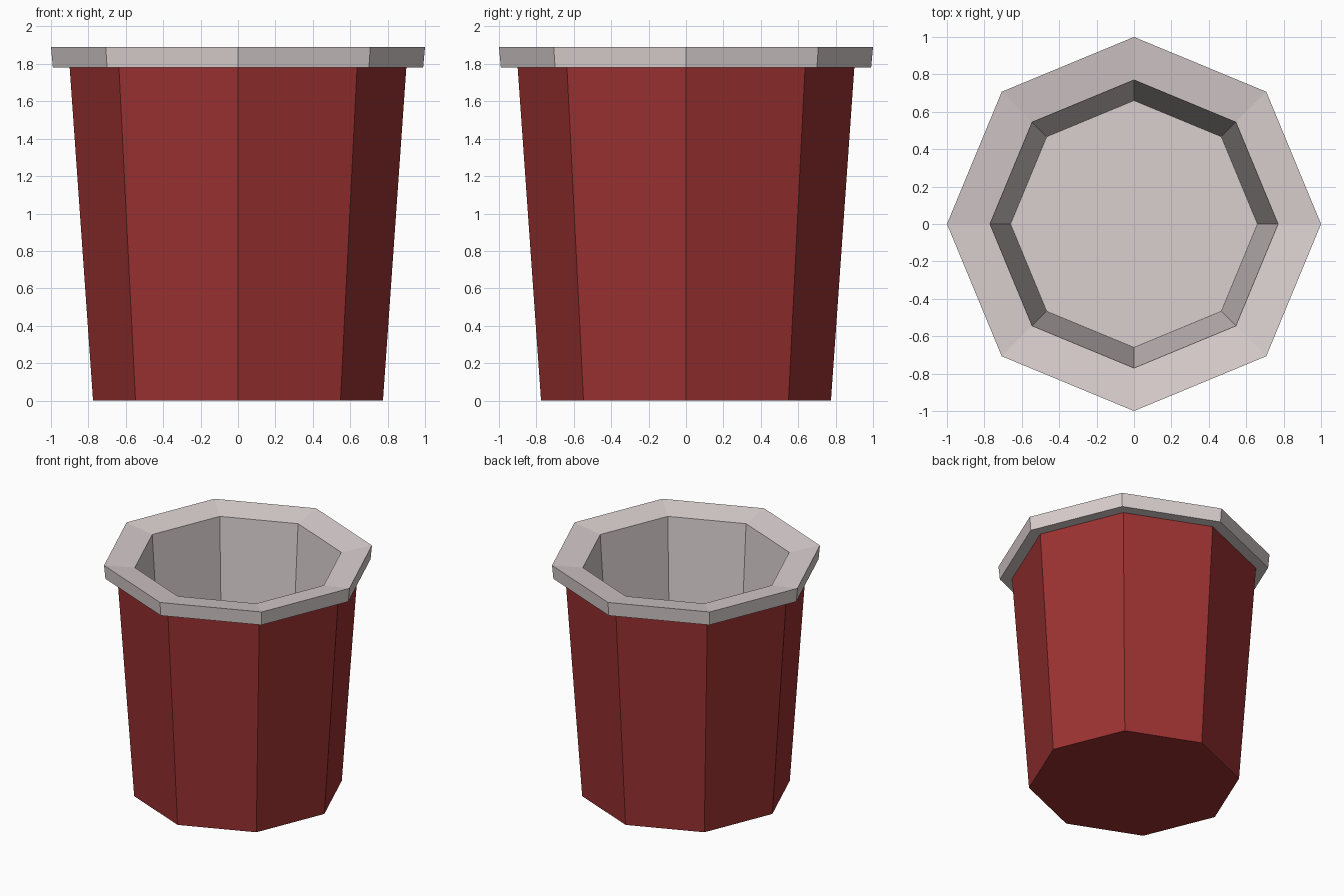
import bpy
import bmesh
from math import cos, sin, pi

SIDES = 8

default = bpy.data.objects.get("Cube")
if default:
    bpy.data.objects.remove(default, do_unlink=True)


def make_material(name, rgb):
    mat = bpy.data.materials.new(name)
    mat.use_nodes = True
    colour = (*rgb, 1.0)
    mat.diffuse_color = colour
    mat.node_tree.nodes["Principled BSDF"].inputs["Base Color"].default_value = colour
    return mat


def lathe(name, profile, mat, cap_start=False, cap_end=False):
    """Sweep (radius, height) points around z as a flat-sided shell."""
    bm = bmesh.new()
    rings = []
    for radius, z in profile:
        angles = [2 * pi * j / SIDES for j in range(SIDES)]
        rings.append([bm.verts.new((radius * cos(a), radius * sin(a), z)) for a in angles])
    for low, high in zip(rings, rings[1:]):
        for j in range(SIDES):
            k = (j + 1) % SIDES
            bm.faces.new((low[j], low[k], high[k], high[j]))
    if cap_start:
        bm.faces.new(rings[0][::-1])
    if cap_end:
        bm.faces.new(rings[-1])
    mesh = bpy.data.meshes.new(name)
    bm.to_mesh(mesh)
    bm.free()
    mesh.materials.append(mat)
    obj = bpy.data.objects.new(name, mesh)
    bpy.context.collection.objects.link(obj)
    return obj


red = make_material("dark_red", (0.332, 0.031, 0.031))
grey = make_material("warm_light_grey", (0.70, 0.624, 0.624))

# Tapered outer wall with a closed base
lathe("outer_body", [(0.775, 0), (0.9, 1.78)], red, cap_start=True)

# Overhanging rim, inward-sloping lip, inner wall and inner floor
lathe("rim_and_lining",
      [(0.9, 1.78), (0.99, 1.78), (1.0, 1.89), (0.77, 1.853), (0.66, 0.2)],
      grey, cap_end=True)
